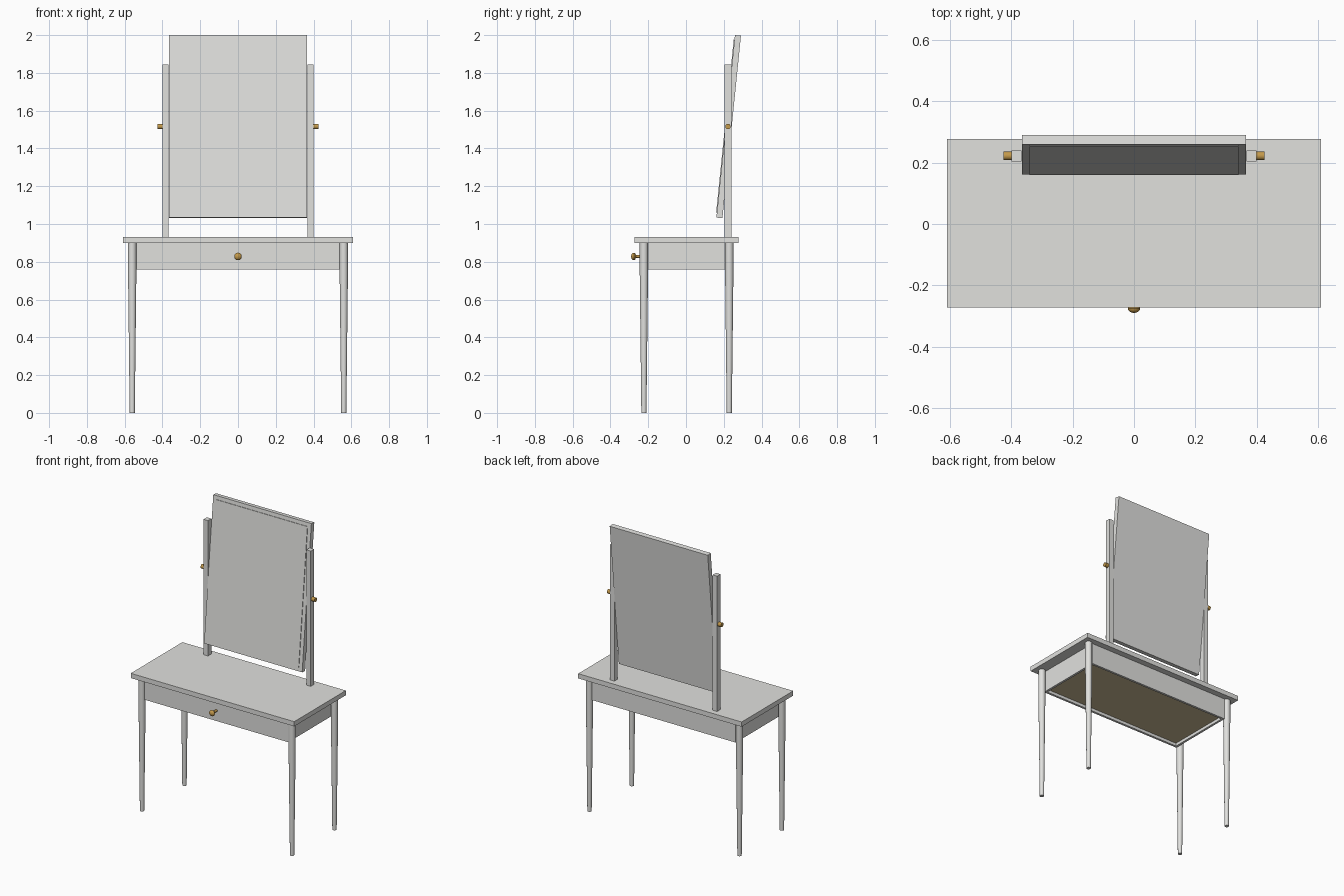
import bpy, bmesh, math
from mathutils import Matrix, Vector

old = bpy.data.objects.get("Cube")
if old:
    bpy.data.objects.remove(old, do_unlink=True)


def material(name, rgb):
    m = bpy.data.materials.new(name)
    m.use_nodes = True
    m.diffuse_color = (*rgb, 1)
    m.node_tree.nodes["Principled BSDF"].inputs["Base Color"].default_value = (*rgb, 1)
    return m


PAINT = material("pale_grey_paint", (0.75, 0.75, 0.73))
BRASS = material("brass", (0.55, 0.32, 0.07))
WOOD = material("drawer_wood", (0.6, 0.5, 0.3))


def finish(name, bm, mat, matrix=Matrix(), smooth=False):
    bmesh.ops.recalc_face_normals(bm, faces=bm.faces)
    mesh = bpy.data.meshes.new(name)
    bm.to_mesh(mesh)
    bm.free()
    mesh.materials.append(mat)
    ob = bpy.data.objects.new(name, mesh)
    ob.matrix_world = matrix
    bpy.context.collection.objects.link(ob)
    if smooth:
        bpy.ops.object.select_all(action='DESELECT')
        ob.select_set(True)
        bpy.context.view_layer.objects.active = ob
        bpy.ops.object.shade_smooth_by_angle(angle=math.radians(40))
    return ob


def box(name, lo, hi, mat, matrix=Matrix()):
    lo, hi = Vector(lo), Vector(hi)
    bm = bmesh.new()
    bmesh.ops.create_cube(bm, size=1)
    for v in bm.verts:
        v.co = (lo + hi) / 2 + v.co * (hi - lo)
    return finish(name, bm, mat, matrix)


def turned(name, profile, mat, matrix, sides=24):
    """Revolve (radius, height) points about local z, with closed ends."""
    bm = bmesh.new()
    rings = []
    for r, h in profile:
        rings.append([bm.verts.new((r * math.cos(a), r * math.sin(a), h))
                      for a in (math.tau * i / sides for i in range(sides))])
    for a, b in zip(rings, rings[1:]):
        for i in range(sides):
            j = (i + 1) % sides
            bm.faces.new((a[i], a[j], b[j], b[i]))
    bm.faces.new(rings[0])
    bm.faces.new(rings[-1])
    return finish(name, bm, mat, matrix, smooth=True)


MID = 0.003  # depth centre of the table

# Table top
box("table_top", (-0.61, MID - 0.275, 0.9), (0.61, MID + 0.275, 0.932), PAINT)

# Apron box: drawer front, back and two ends
AX, AY, WALL, LOW, HIGH = 0.537, 0.234, 0.015, 0.758, 0.9
box("drawer_front", (-AX, MID - AY, LOW), (AX, MID - AY + WALL, HIGH), PAINT)
box("back_apron", (-AX, MID + AY - WALL, LOW), (AX, MID + AY, HIGH), PAINT)
for side, s in (("left", 1), ("right", -1)):
    x0, x1 = sorted((s * AX, s * (AX - WALL)))
    box(side + "_apron", (x0, MID - AY + WALL, LOW), (x1, MID + AY - WALL, HIGH), PAINT)

# Drawer bottom, recessed within the apron
box("drawer_bottom", (-AX + WALL, MID - AY + WALL, LOW + 0.02),
    (AX - WALL, MID + AY - WALL, LOW + 0.03), WOOD)

# Tapered round legs
for side, s in (("left", 1), ("right", -1)):
    for end, t in (("front", -1), ("back", 1)):
        turned(f"{end}_{side}_leg", [(0.0135, 0), (0.022, 0.74), (0.022, HIGH)], PAINT,
               Matrix.Translation((s * 0.56, MID + t * 0.226, 0)))

# Drawer knob: stem and rounded head
turned("drawer_knob",
       [(0.008, 0), (0.007, 0.034), (0.016, 0.038), (0.02, 0.044),
        (0.019, 0.05), (0.013, 0.056), (0.004, 0.059)], BRASS,
       Matrix.Translation((0, MID - AY, 0.828)) @ Matrix.Rotation(math.pi / 2, 4, 'X'))

# Mirror posts and pivot pegs
PY, PZ = 0.222, 1.516
for side, s in (("left", 1), ("right", -1)):
    x0, x1 = sorted((s * 0.367, s * 0.4))
    box(side + "_mirror_post", (x0, PY - 0.018, 0.932), (x1, PY + 0.018, 1.845), PAINT)
    turned(side + "_pivot_peg", [(0.014, 0), (0.014, 0.035)], BRASS,
           Matrix.Translation((s * 0.39, PY, PZ)) @ Matrix.Rotation(s * math.pi / 2, 4, 'Y'))

# Tilted mirror: backing board with a slightly raised glass
TILT = Matrix.Translation((0, PY + 0.003, PZ)) @ Matrix.Rotation(math.radians(-5.8), 4, 'X')
box("mirror_board", (-0.366, -0.015, -0.486), (0.366, 0.017, 0.485), PAINT, TILT)
box("mirror_glass", (-0.341, -0.019, -0.46), (0.341, -0.015, 0.46), PAINT, TILT)
